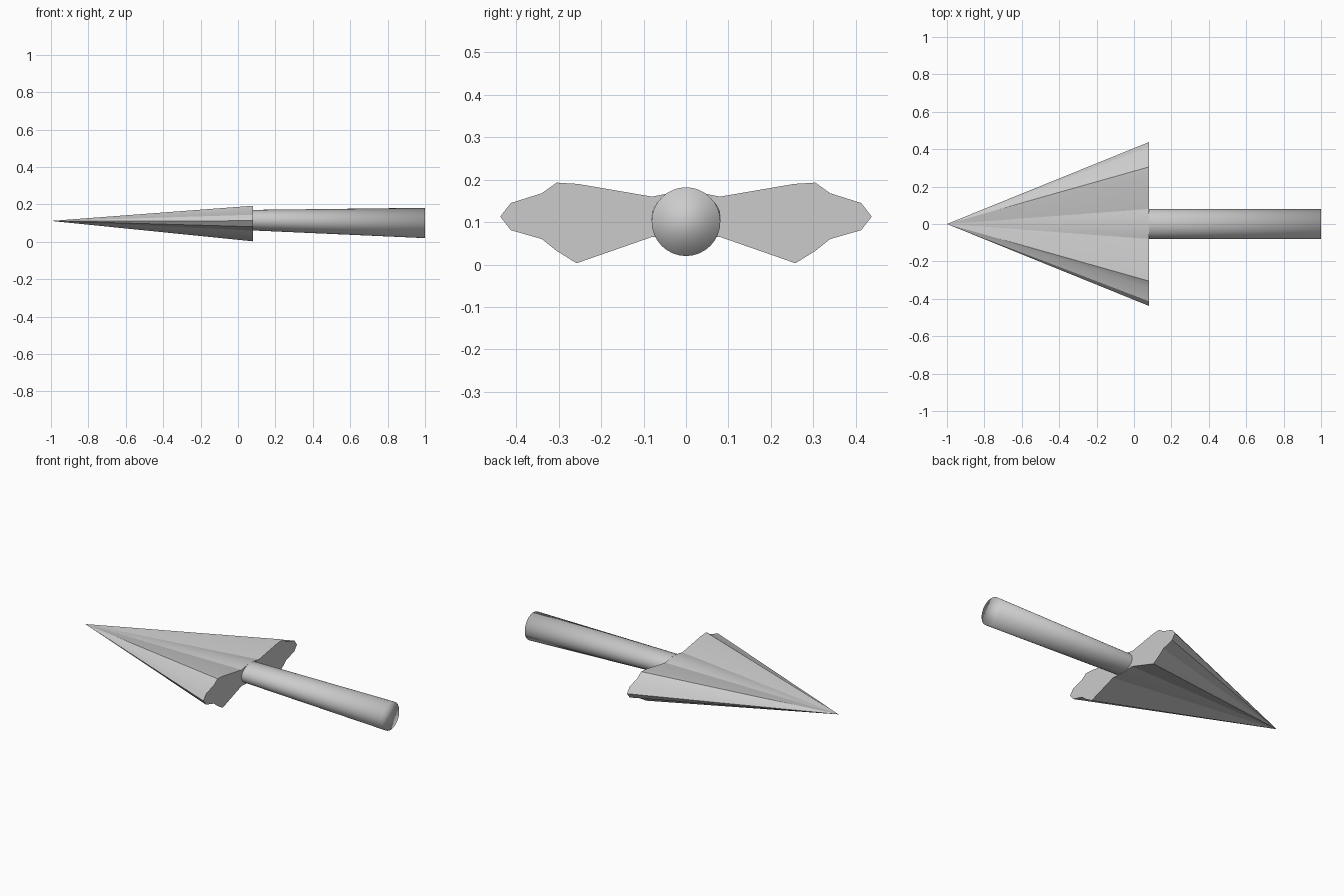
import bpy, math

if "Cube" in bpy.data.objects:
    bpy.data.objects.remove(bpy.data.objects["Cube"])

def make_object(name, verts, faces):
    mesh = bpy.data.meshes.new(name)
    mesh.from_pydata(verts, [], faces)
    mesh.update()
    ob = bpy.data.objects.new(name, mesh)
    bpy.context.collection.objects.link(ob)
    return ob

JOINT, TIP, END = 0.08, -1.0, 1.0

# Arrowhead: winged half profile (y, z), mirrored and drawn to a point
half = [(0.05, 0.166), (0.08, 0.16), (0.255, 0.19), (0.305, 0.193),
        (0.34, 0.168), (0.413, 0.145), (0.438, 0.113), (0.413, 0.081),
        (0.34, 0.06), (0.305, 0.032), (0.258, 0.003), (0.08, 0.065)]
profile = [(0, 0.171)] + half + [(0, 0.06)] + [(-y, z) for y, z in reversed(half)]
n = len(profile)
verts = [(JOINT, y, z) for y, z in profile] + [(TIP, 0, 0.112)]
faces = [(i, n, (i + 1) % n) for i in range(n)] + [tuple(reversed(range(n)))]
head = make_object("arrow_head", verts, faces)

# Shaft: oval at the head, growing to a round end, smooth all over
sides = 32
rings = [(JOINT, 0.116, 0.055), (END, 0.101, 0.081)]
verts = []
for x, zc, rz in rings:
    for i in range(sides):
        a = 2 * math.pi * i / sides
        verts.append((x, 0.081 * math.cos(a), zc + rz * math.sin(a)))
faces = [(i, (i + 1) % sides, (i + 1) % sides + sides, i + sides) for i in range(sides)]
faces.append(tuple(range(sides, 2 * sides)))
shaft = make_object("shaft", verts, faces)
shaft.data.shade_smooth()

# Consistent outward normals and soft blending on the shallow head facets
import bmesh
for ob in (head, shaft):
    bm = bmesh.new()
    bm.from_mesh(ob.data)
    bmesh.ops.recalc_face_normals(bm, faces=bm.faces)
    bm.to_mesh(ob.data)
    bm.free()
bpy.context.view_layer.objects.active = head
head.select_set(True)
bpy.ops.object.shade_smooth_by_angle(angle=math.radians(20))
